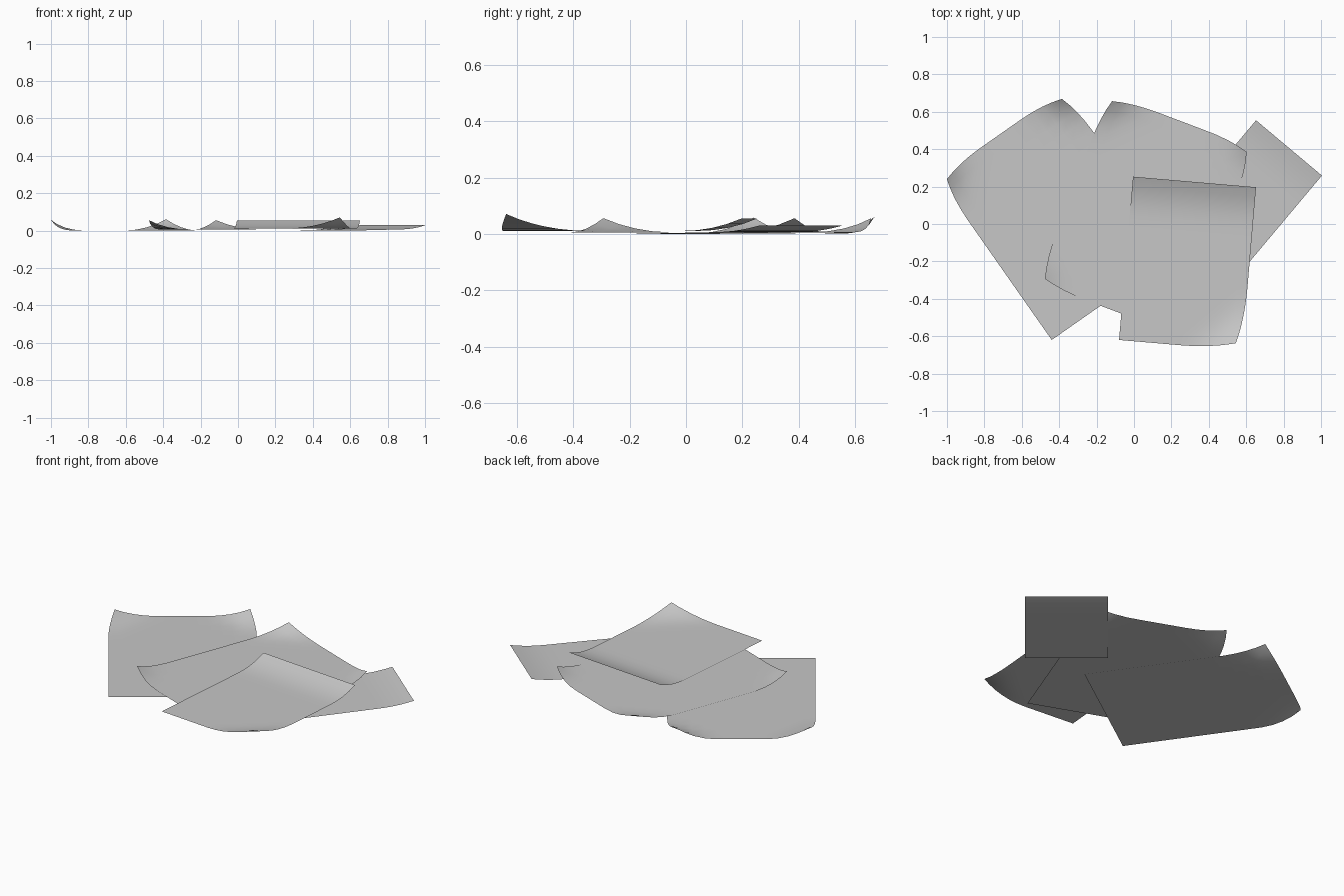
import bpy
import bmesh
from math import radians
from mathutils import Matrix, Vector

if "Cube" in bpy.data.objects:
    bpy.data.objects.remove(bpy.data.objects["Cube"], do_unlink=True)

# One plain paper colour
paper = bpy.data.materials.new("paper_grey")
paper.use_nodes = True
paper.diffuse_color = (0.57, 0.57, 0.57, 1)
shader = next(n for n in paper.node_tree.nodes if n.type == "BSDF_PRINCIPLED")
shader.inputs["Base Color"].default_value = paper.diffuse_color
shader.inputs["Roughness"].default_value = 0.8


def sheet(name, origin, angle, width, length, z, corners=(), edge=None, tilt=0):
    """Flat sheet from its front left corner, with curled corners or back edge.

    corners: (right side, back side, height, reach); edge: (height, reach).
    """
    bm = bmesh.new()
    bmesh.ops.create_grid(bm, x_segments=12, y_segments=16, size=0.5)
    for v in bm.verts:
        u, w = (v.co.x + 0.5) * width, (v.co.y + 0.5) * length
        p = Vector((u, w, tilt * w / length))
        for right, back, height, reach in corners:
            du = width - u if right else u
            dw = length - w if back else w
            t = max(0, 1 - (du + dw) / reach) ** 2
            pull = 0.6 * height * t
            p += Vector((-pull if right else pull, -pull if back else pull, height * t))
        if edge:
            t = max(0, 1 - (length - w) / edge[1]) ** 2
            p += Vector((0, -0.2 * edge[0] * t, edge[0] * t))
        v.co = p
    bm.transform(Matrix.Translation((*origin, z)) @ Matrix.Rotation(radians(angle), 4, "Z"))
    mesh = bpy.data.meshes.new(name)
    bm.to_mesh(mesh)
    bm.free()
    mesh.materials.append(paper)
    mesh.polygons.foreach_set("use_smooth", [True] * len(mesh.polygons))
    obj = bpy.data.objects.new(name, mesh)
    bpy.context.collection.objects.link(obj)
    return obj


# Large sheets, lowest first
sheet("left_sheet", (-0.44, -0.62), 35, 0.82, 1.06, 0.001,
      corners=[(0, 1, 0.057, 0.28), (1, 1, 0.06, 0.28)])
sheet("middle_sheet", (-0.515, -0.31), -20.7, 0.83, 1.075, 0.006,
      corners=[(0, 0, 0.05, 0.28), (0, 1, 0.05, 0.28), (1, 1, 0.05, 0.26)])

# Small sheet tucked under the right side
sheet("right_sheet", (0.25, 0.075), -40, 0.46, 0.63, 0.0,
      edge=(0.02, 0.2), tilt=0.01)

# Top sheet with a lifted back edge
sheet("top_sheet", (-0.08, -0.62), -4.9, 0.66, 0.885, 0.011,
      corners=[(1, 0, 0.06, 0.34)], edge=(0.044, 0.22))
